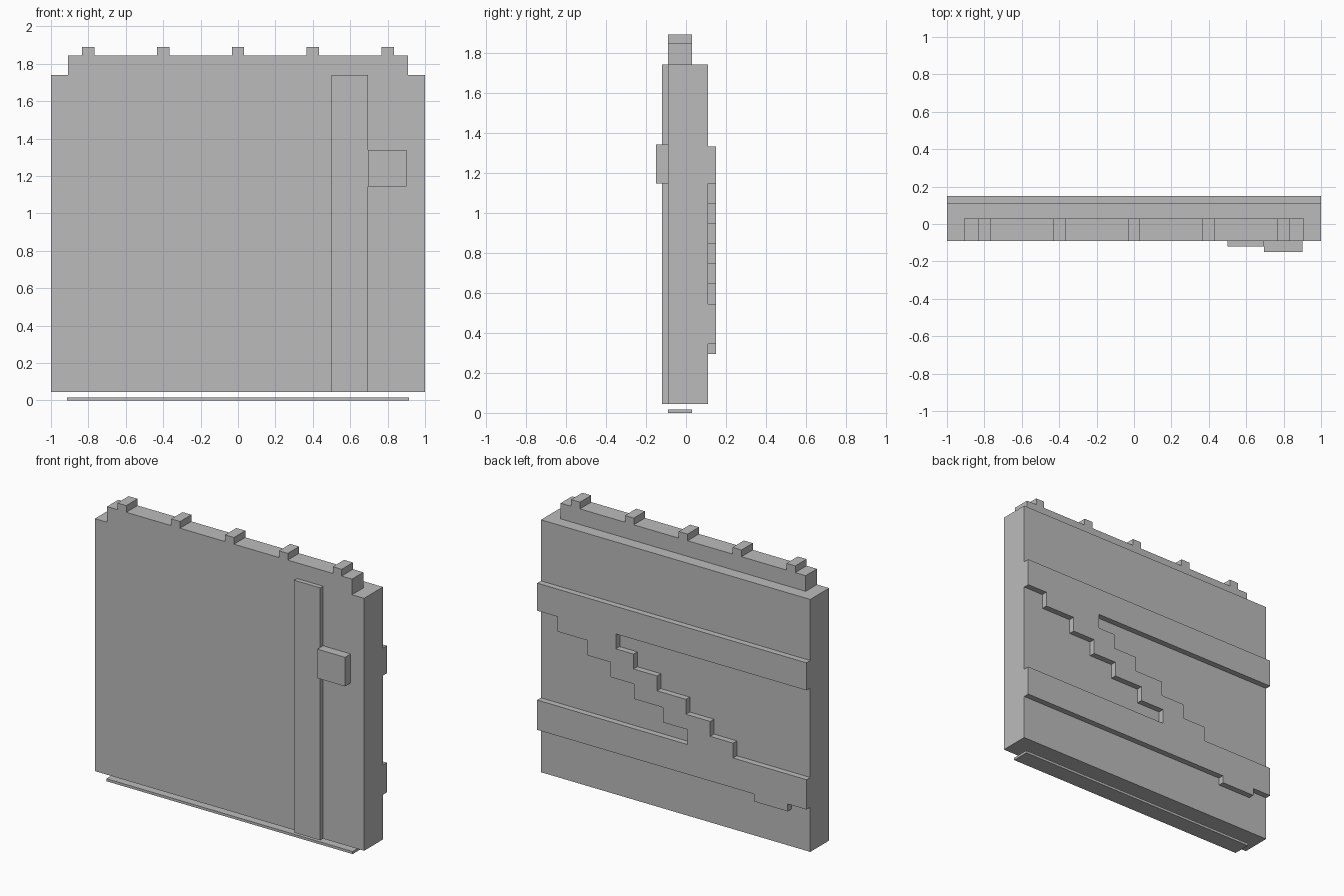
import bpy
import bmesh

default_cube = bpy.data.objects.get("Cube")
if default_cube:
    bpy.data.objects.remove(default_cube, do_unlink=True)

# Single painted-metal colour
grey = bpy.data.materials.new("plain_grey")
grey.use_nodes = True
grey_value = (0.5, 0.5, 0.5, 1.0)
grey.diffuse_color = grey_value
grey.node_tree.nodes["Principled BSDF"].inputs["Base Color"].default_value = grey_value


def extrude_outline(name, outline, front, back):
    """Extrude an (x, z) outline between two depths."""
    bm = bmesh.new()
    face = bm.faces.new([bm.verts.new((x, front, z)) for x, z in outline])
    result = bmesh.ops.extrude_face_region(bm, geom=[face])
    moved = [v for v in result["geom"] if isinstance(v, bmesh.types.BMVert)]
    bmesh.ops.translate(bm, verts=moved, vec=(0, back - front, 0))
    bmesh.ops.recalc_face_normals(bm, faces=bm.faces)
    mesh = bpy.data.meshes.new(name)
    bm.to_mesh(mesh)
    bm.free()
    mesh.materials.append(grey)
    obj = bpy.data.objects.new(name, mesh)
    bpy.context.collection.objects.link(obj)
    return obj


def box(name, left, right, bottom, top, front, back):
    outline = [(left, bottom), (right, bottom), (right, top), (left, top)]
    return extrude_outline(name, outline, front, back)


FRONT, RAIL_BACK, BACK = -0.09, 0.03, 0.11
BASE, TOP, RAIL_TOP = 0.045, 1.74, 1.845

# Door slab, top rail and the loose floor guide below
box("door_slab", -1, 1, BASE, TOP, FRONT, BACK)
box("top_rail", -0.91, 0.91, TOP, RAIL_TOP, FRONT, RAIL_BACK)
box("floor_guide", -0.915, 0.915, 0, 0.017, FRONT, RAIL_BACK)

# Row of hanger blocks on the rail
for i in range(5):
    centre = (i - 2) * 0.4
    box(f"hanger_block_{i + 1}", centre - 0.033, centre + 0.033,
        RAIL_TOP, 1.89, FRONT, RAIL_BACK)

# Front trim strip and handle block
box("trim_strip", 0.5, 0.695, BASE, TOP, -0.12, FRONT)
box("handle_block", 0.695, 0.9, 1.145, 1.34, -0.15, FRONT)


# Back brace: two bands joined by a stepped diagonal
def stairs(xs, start, drop):
    points = []
    for i, x in enumerate(xs):
        points += [(x, start - i * drop), (x, start - (i + 1) * drop)]
    return points


BAND_LOW, STEP = 1.145, 0.1
lower_steps = stairs([0.85, 0.625, 0.455, 0.28, 0.065, -0.115], BAND_LOW, STEP)
upper_steps = stairs([0.415, 0.285, 0.11, -0.105, -0.285, -0.455], BAND_LOW, STEP)
band_top, foot, notch = BAND_LOW - 6 * STEP, 0.345, 0.295
brace = [(1, 1.33), (1, BAND_LOW)] + lower_steps
brace += [(1, band_top), (1, foot), (-0.61, foot), (-0.61, notch),
          (-0.86, notch), (-0.86, foot), (-1, foot), (-1, band_top)]
brace += upper_steps[::-1] + [(-1, BAND_LOW), (-1, 1.33)]
extrude_outline("back_brace", brace, BACK, 0.15)
